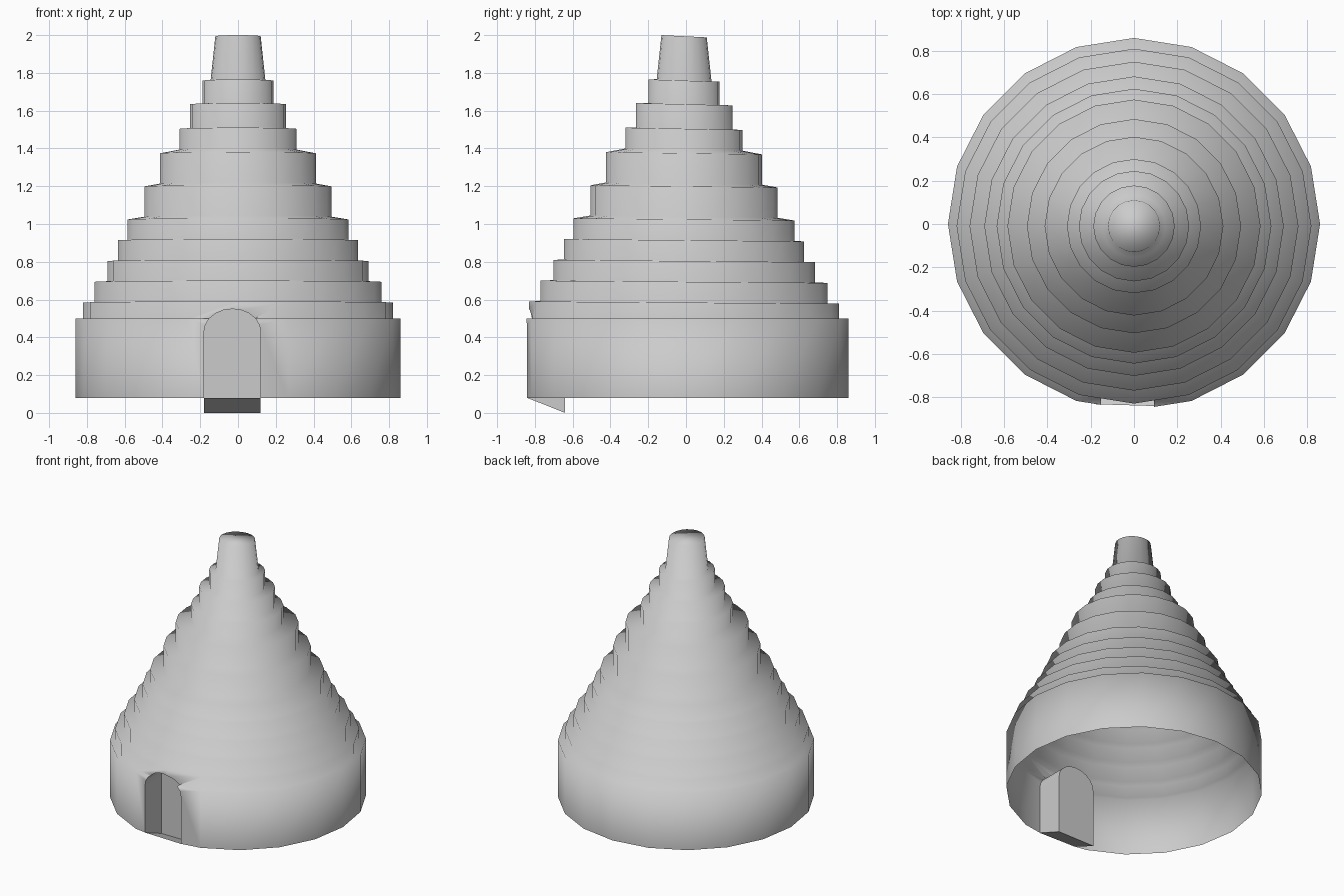
import bpy, bmesh
from math import sin, cos, pi

if "Cube" in bpy.data.objects:
    bpy.data.objects.remove(bpy.data.objects["Cube"])

SIDES = 20
DOOR_X, DOOR_HALF, DOOR_BACK = -0.03, 0.15, -0.64
# radius and height of each ring, bottom to top
PROFILE = [(.86, .08), (.86, .50), (.82, .50), (.82, .59), (.76, .592), (.76, .70),
           (.692, .703), (.692, .81), (.635, .812), (.635, .92), (.585, .922), (.585, 1.03),
           (.495, 1.045), (.495, 1.205), (.413, 1.22), (.413, 1.38), (.31, 1.40),
           (.31, 1.51), (.255, 1.512), (.255, 1.64), (.188, 1.642), (.188, 1.765),
           (.145, 1.767), (.12, 2.0)]


def make_object(name, bm, smooth=False):
    bmesh.ops.recalc_face_normals(bm, faces=bm.faces)
    for f in bm.faces:
        f.smooth = smooth
    mesh = bpy.data.meshes.new(name)
    bm.to_mesh(mesh)
    bm.free()
    obj = bpy.data.objects.new(name, mesh)
    bpy.context.collection.objects.link(obj)
    return obj


# Hut shell: wall and stepped thatch, leaning very slightly forward
bm = bmesh.new()
rings = []
for i, (r, z) in enumerate(PROFILE):
    lean = 0 if i < 2 else 1
    ring = []
    for k in range(SIDES):
        a = 2 * pi * k / SIDES
        ring.append(bm.verts.new((r * cos(a), r * sin(a) - .01 * lean,
                                  z - .006 * lean * (1 + sin(a)) * (i > 2))))
    rings.append(ring)
for lo, hi in zip(rings, rings[1:]):
    for k in range(SIDES):
        n = (k + 1) % SIDES
        bm.faces.new((lo[k], lo[n], hi[n], hi[k]))
bm.faces.new(rings[-1])
bm.faces.new(rings[0])
hut = make_object("hut_shell", bm, True)

# Door cutter: arched prism
arch = [(DOOR_X - DOOR_HALF, -.1), (DOOR_X + DOOR_HALF, -.1)]
for k in range(11):
    a = pi * k / 10
    arch.append((DOOR_X + DOOR_HALF * cos(a), .43 + .12 * sin(a)))
bm = bmesh.new()
front = [bm.verts.new((x, -1.1, z)) for x, z in arch]
back = [bm.verts.new((x, DOOR_BACK, z)) for x, z in arch]
bm.faces.new(front)
bm.faces.new(back)
for k in range(len(arch)):
    n = (k + 1) % len(arch)
    bm.faces.new((front[k], front[n], back[n], back[k]))
cutter = make_object("door_cutter", bm)

# Cut the doorway recess, then open the underside
mod = hut.modifiers.new("doorway", 'BOOLEAN')
mod.operation = 'DIFFERENCE'
mod.solver = 'EXACT'
mod.object = cutter
bpy.context.view_layer.objects.active = hut
hut.select_set(True)
bpy.ops.object.modifier_apply(modifier="doorway")
bpy.data.objects.remove(cutter)
bm = bmesh.new()
bm.from_mesh(hut.data)
base = [f for f in bm.faces if all(v.co.z < .081 for v in f.verts)]
bmesh.ops.delete(bm, geom=base, context='FACES')
bm.to_mesh(hut.data)
bm.free()

# Door floor: sloping wedge below the recess, open on top
x0, x1 = DOOR_X - DOOR_HALF, DOOR_X + DOOR_HALF
bm = bmesh.new()
f0, f1 = bm.verts.new((x0, -.833, .08)), bm.verts.new((x1, -.842, .08))
b0, b1 = bm.verts.new((x0, DOOR_BACK, 0)), bm.verts.new((x1, DOOR_BACK, 0))
t0, t1 = bm.verts.new((x0, DOOR_BACK, .08)), bm.verts.new((x1, DOOR_BACK, .08))
for face in ((f0, f1, b1, b0), (b0, b1, t1, t0), (f0, b0, t0), (f1, t1, b1)):
    bm.faces.new(face)
make_object("door_floor", bm)
